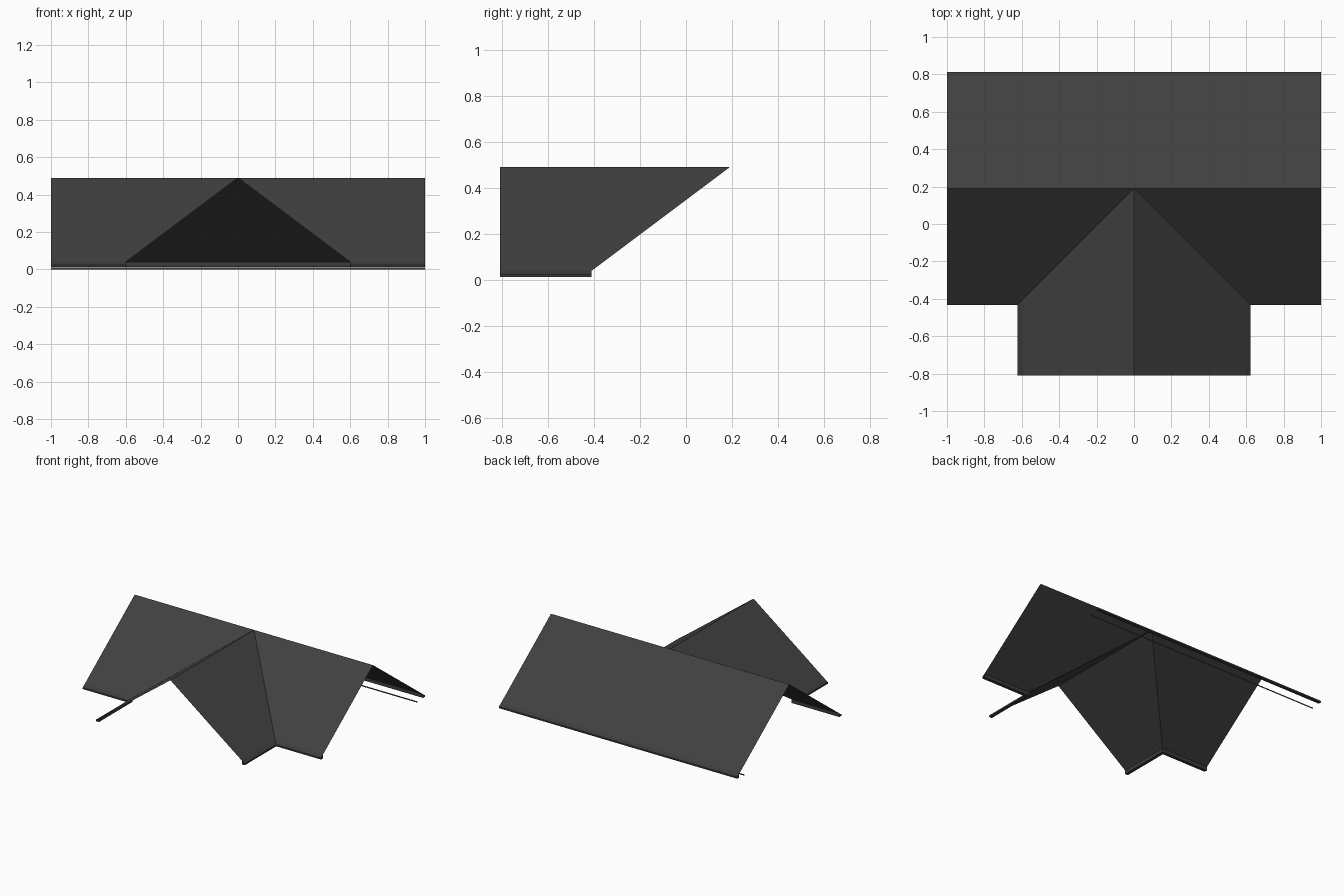
import bpy
import bmesh
from mathutils import Vector

cube = bpy.data.objects.get("Cube")
if cube:
    bpy.data.objects.remove(cube, do_unlink=True)

# Main dimensions
HALF = 1.0          # half length of the main ridge
WING = 0.6          # half width of the gable wing
RIDGE_Y, RIDGE_Z = 0.19, 0.49
EAVE_Z = 0.04
FRONT, BACK = -0.41, 0.79
WING_FRONT = -0.81


def material(name, grey):
    mat = bpy.data.materials.new(name)
    mat.use_nodes = True
    colour = (grey, grey, grey, 1)
    mat.diffuse_color = colour
    bsdf = mat.node_tree.nodes["Principled BSDF"]
    bsdf.inputs["Base Color"].default_value = colour
    bsdf.inputs["Roughness"].default_value = 0.9
    return mat


slate = material("dark slate grey", 0.051)
trim = material("dark trim grey", 0.044)


def finish(name, bm, mat):
    mesh = bpy.data.meshes.new(name)
    bm.to_mesh(mesh)
    bm.free()
    mesh.materials.append(mat)
    obj = bpy.data.objects.new(name, mesh)
    bpy.context.collection.objects.link(obj)
    return obj


def slope(name, points):
    """One flat roof slope, facing up."""
    bm = bmesh.new()
    face = bm.faces.new([bm.verts.new(p) for p in points])
    face.normal_update()
    if face.normal.z < 0:
        face.normal_flip()
    return finish(name, bm, slate)


def eave_trim(name, start, end, outward):
    """Open-ended box trim with a sloped top, running along an eave."""
    profile = [(0, EAVE_Z), (0.024, 0.024), (0.024, 0.012), (0, 0.012)]
    bm = bmesh.new()
    out = Vector((*outward, 0))
    rings = [[bm.verts.new(Vector((*p, z)) + out * d) for d, z in profile]
             for p in (start, end)]
    for i in range(len(profile)):
        j = (i + 1) % len(profile)
        bm.faces.new((rings[0][i], rings[0][j], rings[1][j], rings[1][i]))
    bmesh.ops.recalc_face_normals(bm, faces=bm.faces)
    return finish(name, bm, trim)


# Back slope of the main roof
slope("back_slope", [(-HALF, RIDGE_Y, RIDGE_Z), (HALF, RIDGE_Y, RIDGE_Z),
                     (HALF, BACK, EAVE_Z), (-HALF, BACK, EAVE_Z)])
eave_trim("back_eave_trim", (-HALF, BACK), (HALF, BACK), (0, 1))

# Front slopes, wing slopes and their eaves, mirrored about the wing ridge
for side, s in (("left", 1), ("right", -1)):
    peak = (0, RIDGE_Y, RIDGE_Z)
    valley = (s * WING, FRONT, EAVE_Z)
    slope(side + "_front_slope", [peak, (s * HALF, RIDGE_Y, RIDGE_Z),
                                  (s * HALF, FRONT, EAVE_Z), valley])
    slope(side + "_wing_slope", [peak, valley, (s * WING, WING_FRONT, EAVE_Z),
                                 (0, WING_FRONT, RIDGE_Z)])
    eave_trim(side + "_front_eave_trim", (s * WING, FRONT), (s * HALF, FRONT), (0, -1))
    eave_trim(side + "_wing_eave_trim", (s * WING, FRONT), (s * WING, WING_FRONT), (s, 0))

# Thin batten just inside the back eave
bm = bmesh.new()
bm.faces.new([bm.verts.new(p) for p in ((-HALF, 0.725, 0), (HALF, 0.725, 0),
                                        (HALF, 0.725, 0.01), (-HALF, 0.725, 0.01))])
finish("back_batten", bm, trim)
